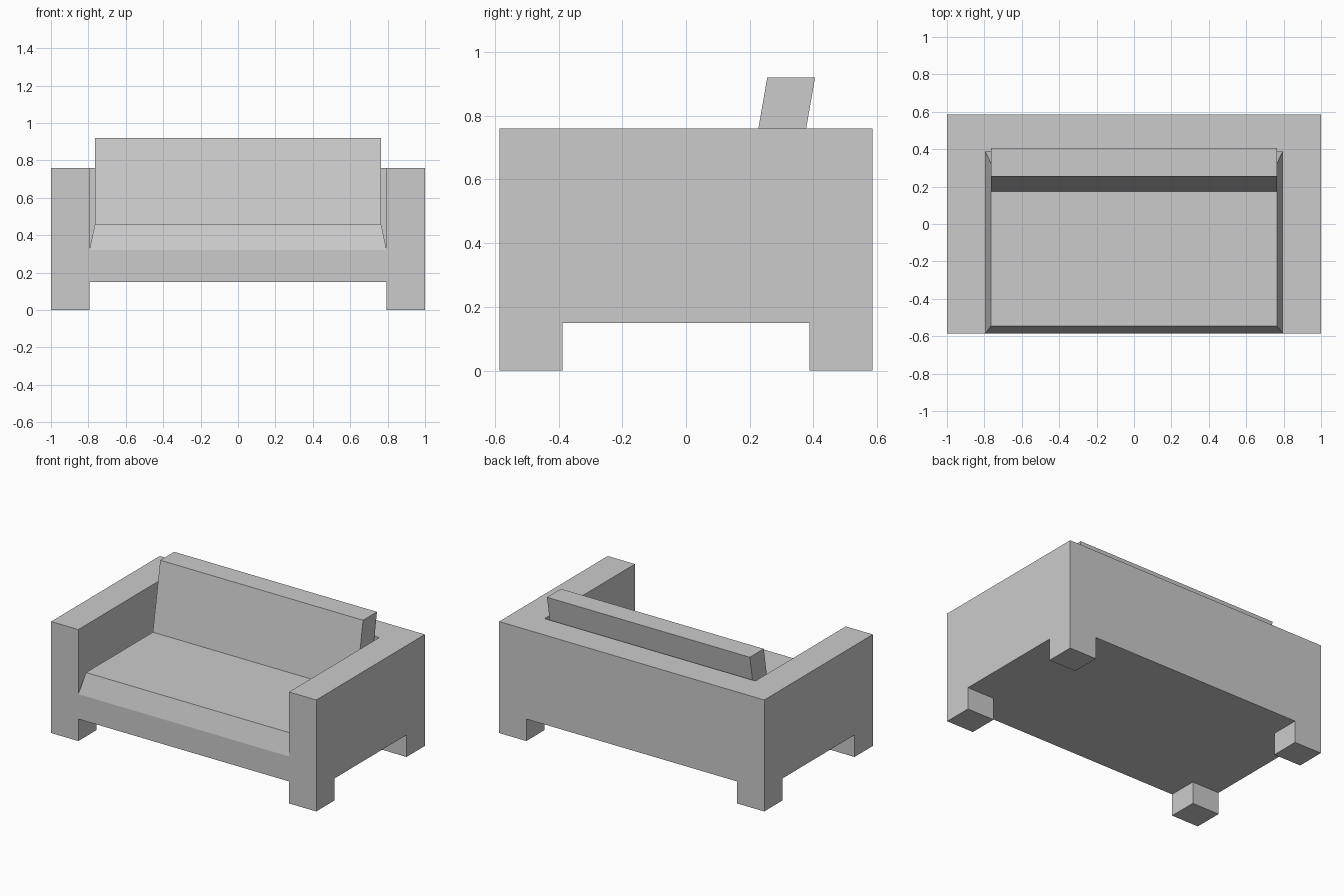
import bpy, bmesh
from mathutils import Vector

if "Cube" in bpy.data.objects:
    bpy.data.objects.remove(bpy.data.objects["Cube"])

HX, HY = 1.0, 0.585            # half width, half depth
AX, AY = 0.795, 0.388          # inner lines of arms, back and legs
Z_BASE, Z_SEAT, Z_ARM = 0.15, 0.32, 0.76

bm = bmesh.new()


def pick(z, test):
    """Horizontal faces at height z whose centre passes the test."""
    bm.normal_update()
    return [f for f in bm.faces if abs(f.normal.z) > 0.99
            and abs(f.calc_center_median().z - z) < 1e-4
            and test(f.calc_center_median())]


def extrude(faces, offset):
    """Extrude a face region and return its new vertices."""
    geom = bmesh.ops.extrude_face_region(bm, geom=faces)["geom"]
    verts = [g for g in geom if isinstance(g, bmesh.types.BMVert)]
    bmesh.ops.translate(bm, vec=Vector(offset), verts=verts)
    return verts


# Base slab, cut into a 3 x 3 layout
bmesh.ops.create_cube(bm, size=1)
for v in bm.verts:
    v.co = (v.co.x * 2 * HX, v.co.y * 2 * HY, Z_SEAT if v.co.z > 0 else Z_BASE)
for s in (-1, 1):
    for co, no in (((s * AX, 0, 0), (1, 0, 0)), ((0, s * AY, 0), (0, 1, 0))):
        bmesh.ops.bisect_plane(bm, geom=bm.verts[:] + bm.edges[:] + bm.faces[:],
                               plane_co=co, plane_no=no)

# Legs under the four corners
extrude(pick(Z_BASE, lambda c: abs(c.x) > AX and abs(c.y) > AY), (0, 0, -Z_BASE))

# Arms and back
extrude(pick(Z_SEAT, lambda c: abs(c.x) > AX or c.y > AY), (0, 0, Z_ARM - Z_SEAT))

# Tapered seat cushion; its middle row becomes the foot of the back cushion
Z_CUSHION = 0.46
seat = extrude(pick(Z_SEAT, lambda c: abs(c.x) < AX and c.y < AY),
               (0, 0, Z_CUSHION - Z_SEAT))
for v in seat:
    v.co.x *= 0.765 / AX
    v.co.y = -0.545 if v.co.y < -0.5 else (0.175 if v.co.y < 0 else 0.325)

# Leaning back cushion
extrude(pick(Z_CUSHION, lambda c: c.y > 0.175), (0, 0.08, 0.46))

# Merge the flat faces left over from the layout cuts
bmesh.ops.dissolve_limit(bm, angle_limit=0.01, verts=bm.verts[:], edges=bm.edges[:])
bmesh.ops.recalc_face_normals(bm, faces=bm.faces[:])

mesh = bpy.data.meshes.new("sofa")
bm.to_mesh(mesh)
bm.free()
bpy.context.collection.objects.link(bpy.data.objects.new("sofa", mesh))
